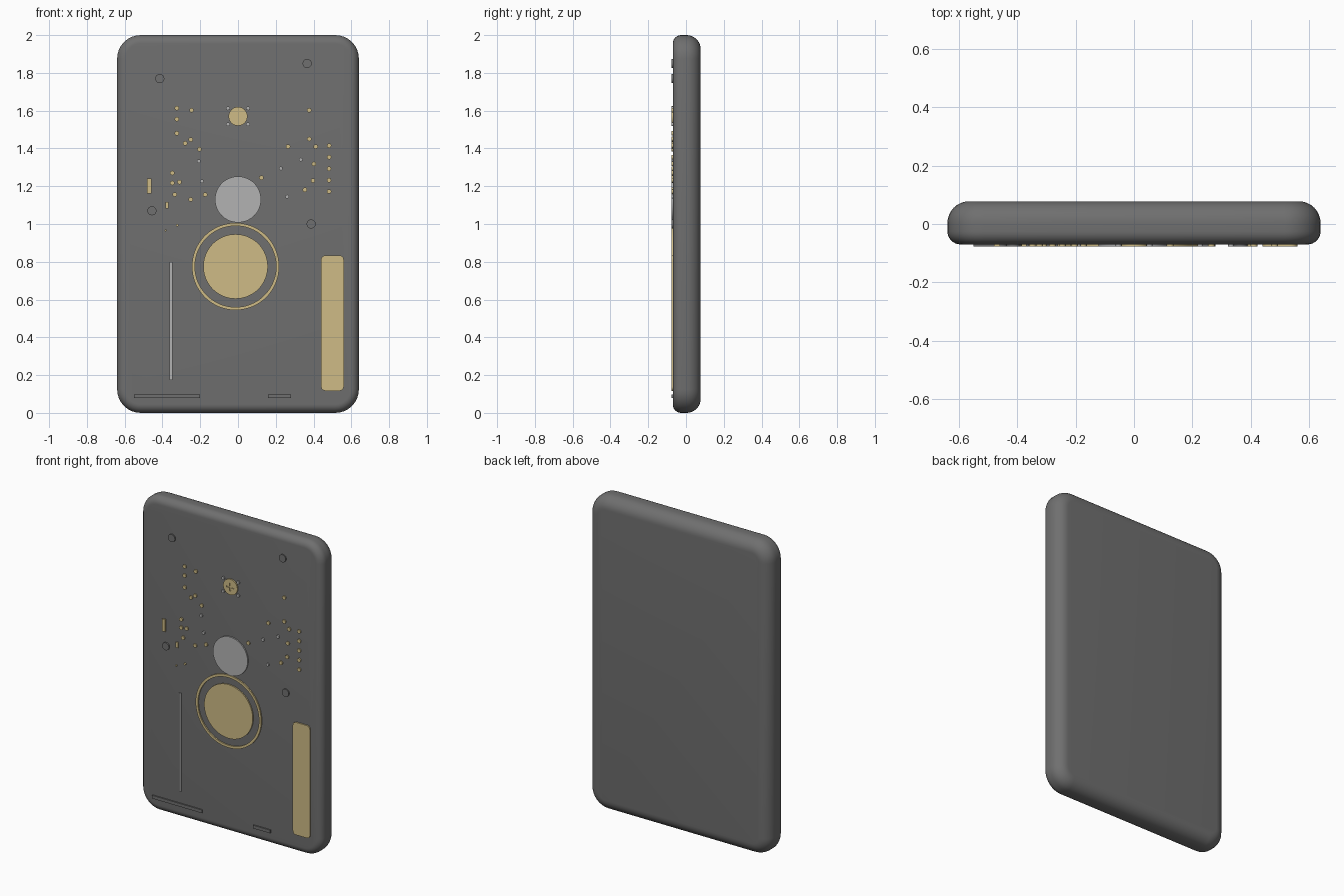
import bpy, bmesh, math

if "Cube" in bpy.data.objects:
    bpy.data.objects.remove(bpy.data.objects["Cube"])

FACE, TIP = -0.07, -0.078   # front face of the slab, front of the raised parts


def material(name, rgb):
    m = bpy.data.materials.new(name)
    m.diffuse_color = (*rgb, 1)
    m.use_nodes = True
    m.node_tree.nodes["Principled BSDF"].inputs["Base Color"].default_value = m.diffuse_color
    return m


DARK = material("dark_grey", (0.16, 0.16, 0.16))
LIGHT = material("light_grey", (0.45, 0.45, 0.45))
GOLD = material("gold", (0.62, 0.50, 0.24))


def circle(x, z, r, n=20):
    return [(x + r * math.cos(2 * math.pi * i / n), z + r * math.sin(2 * math.pi * i / n))
            for i in range(n)]


def rounded(x0, x1, z0, z1, r=0.0, n=8):
    if r == 0:
        return [(x0, z0), (x1, z0), (x1, z1), (x0, z1)]
    pts = []
    for cx, cz, a in ((x1 - r, z1 - r, 0), (x0 + r, z1 - r, 1), (x0 + r, z0 + r, 2), (x1 - r, z0 + r, 3)):
        for i in range(n + 1):
            t = math.pi / 2 * (a + i / n)
            pts.append((cx + r * math.cos(t), cz + r * math.sin(t)))
    return pts


def finish(ob, mat):
    ob.data.materials.clear()
    ob.data.materials.append(mat)
    bpy.ops.object.select_all(action='DESELECT')
    ob.select_set(True)
    bpy.context.view_layer.objects.active = ob


def plate(name, outlines, mat, tip=TIP):
    """Raised flat part: filled outlines in the XZ plane (nested ones become holes)."""
    cu = bpy.data.curves.new(name, 'CURVE')
    cu.dimensions, cu.fill_mode = '2D', 'BOTH'
    back = FACE + 0.003
    cu.extrude = (back - tip) / 2
    for pts in outlines:
        s = cu.splines.new('POLY')
        s.points.add(len(pts) - 1)
        for p, (x, z) in zip(s.points, pts):
            p.co = (x, z, 0, 1)
        s.use_cyclic_u = True
    ob = bpy.data.objects.new(name, cu)
    bpy.context.collection.objects.link(ob)
    ob.location.y = (back + tip) / 2
    ob.rotation_euler.x = math.pi / 2
    finish(ob, mat)
    bpy.ops.object.convert(target='MESH')
    bpy.ops.object.shade_smooth_by_angle(angle=math.radians(35))


# slab: rounded rectangle rings, small front fillet and larger back fillet
BACK, RF, RB, STEPS = 0.078, 0.045, 0.075, 8
profile = []
for i in range(STEPS + 1):
    t = math.pi / 2 * i / STEPS
    profile.append((FACE + RF * (1 - math.cos(t)), RF * (1 - math.sin(t))))
for i in range(STEPS + 1):
    t = math.pi / 2 * i / STEPS
    profile.append((BACK - RB * (1 - math.sin(t)), RB * (1 - math.cos(t))))
bm = bmesh.new()
rings = []
for y, inset in profile:
    outline = rounded(-0.64 + inset, 0.64 - inset, inset, 2 - inset, 0.125 - inset)
    rings.append([bm.verts.new((x, y, z)) for x, z in outline])
for a, b in zip(rings, rings[1:]):
    for i in range(len(a)):
        j = (i + 1) % len(a)
        bm.faces.new((a[i], a[j], b[j], b[i]))
bm.faces.new(rings[0])
bm.faces.new(rings[-1])
bmesh.ops.recalc_face_normals(bm, faces=bm.faces)
me = bpy.data.meshes.new("slab_body")
bm.to_mesh(me)
bm.free()
body = bpy.data.objects.new("slab_body", me)
bpy.context.collection.objects.link(body)
finish(body, DARK)
bpy.ops.object.shade_smooth_by_angle(angle=math.radians(35))

# big round inlays
plate("gold_ring", [circle(-0.013, 0.775, 0.231, 64), circle(-0.013, 0.775, 0.215, 64)], GOLD)
plate("gold_disc", [circle(-0.013, 0.775, 0.171, 64)], GOLD)
plate("grey_disc", [circle(0, 1.13, 0.122, 64)], LIGHT)

# small gold screw with a cross slot over a floor disc
a, b, cz = 0.025, 0.005, 1.57
cross = [(b, a), (-b, a), (-b, b), (-a, b), (-a, -b), (-b, -b),
         (-b, -a), (b, -a), (b, -b), (a, -b), (a, b), (b, b)]
plate("screw_head", [circle(0, cz, 0.05, 40), [(x, z + cz) for x, z in cross]], GOLD)
plate("screw_floor", [circle(0, cz, 0.045, 40)], GOLD, FACE - 0.003)

# bars and slots
plate("gold_bar", [rounded(0.44, 0.56, 0.117, 0.833, 0.022)], GOLD)
plate("grey_strip", [rounded(-0.362, -0.348, 0.175, 0.80)], LIGHT)
plate("gold_tabs", [rounded(-0.481, -0.459, 1.162, 1.24),
                    rounded(-0.385, -0.369, 1.083, 1.117)], GOLD)
plate("lower_slots", [rounded(-0.55, -0.20, 0.078, 0.098),
                      rounded(0.16, 0.28, 0.078, 0.098)], DARK)

# studs and dots
plate("dark_studs", [circle(x, z, 0.024, 28) for x, z in
                     ((0.366, 1.85), (-0.414, 1.77), (-0.456, 1.07), (0.387, 1.0))], DARK)
gold_dots = [(-.324, 1.613), (-.324, 1.555), (-.324, 1.48), (-.246, 1.602), (-.25, 1.447),
             (-.28, 1.427), (-.204, 1.396), (-.348, 1.27), (-.348, 1.217), (-.31, 1.222),
             (-.335, 1.156), (-.25, 1.13), (-.174, 1.156), (.377, 1.602), (.377, 1.45),
             (.411, 1.41), (.265, 1.41), (.402, 1.318), (.397, 1.23), (.354, 1.181),
             (.124, 1.245)] + [(.482, z) for z in (1.415, 1.354, 1.293, 1.232, 1.172)]
plate("gold_dots", [circle(x, z, 0.012) for x, z in gold_dots]
      + [circle(-.322, .993, .007), circle(-.383, .966, .005)], GOLD)
grey_dots = [(sx * .053, cz + sz * .042) for sx in (-1, 1) for sz in (-1, 1)]
grey_dots += [(-.208, 1.332), (-.191, 1.226), (.227, 1.294), (.333, 1.341), (.26, 1.145)]
plate("grey_dots", [circle(x, z, 0.010) for x, z in grey_dots], LIGHT)
